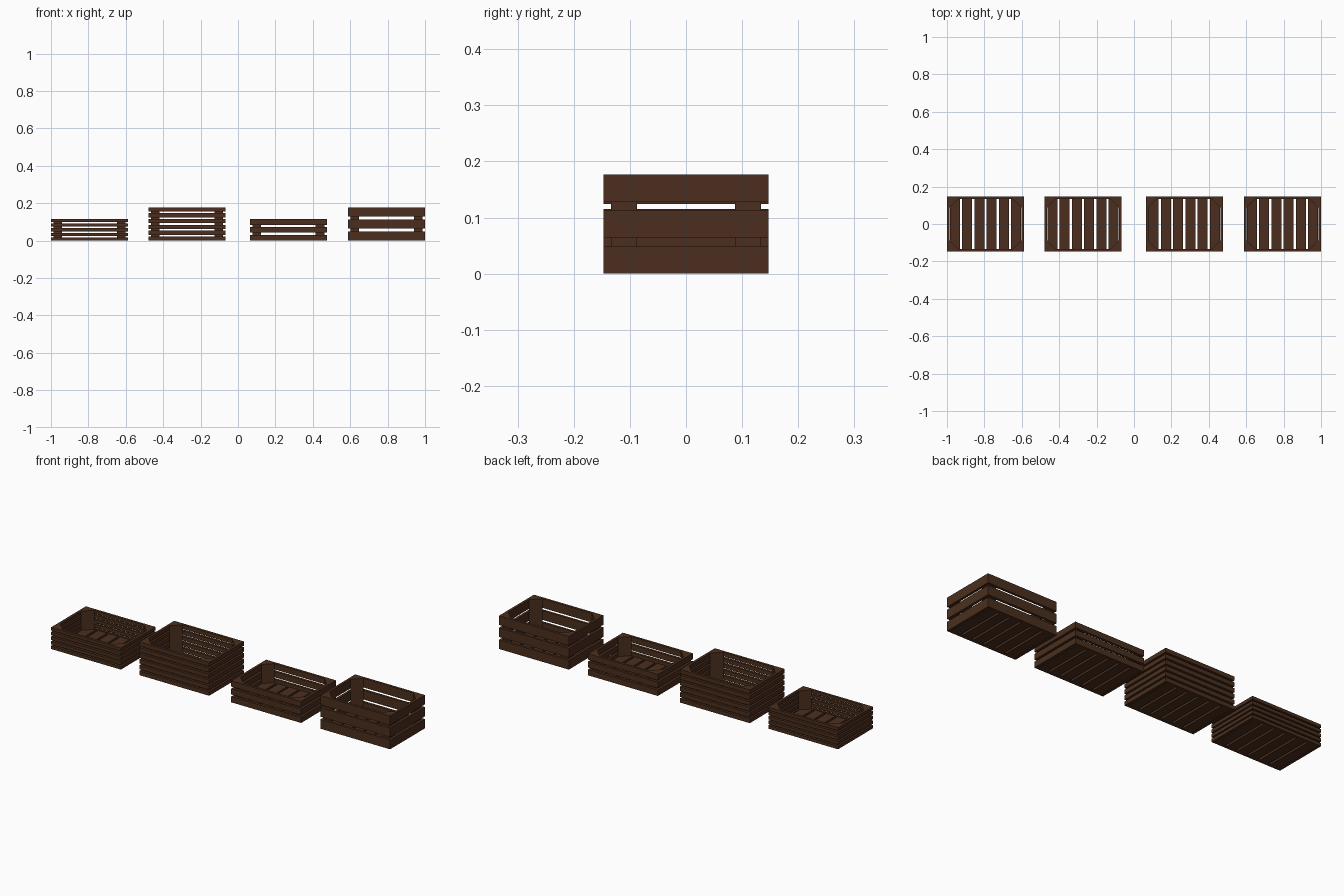
import bpy

if "Cube" in bpy.data.objects:
    bpy.data.objects.remove(bpy.data.objects["Cube"])

W, D, T = 0.412, 0.294, 0.0135      # crate width, depth and board thickness
POST = 0.046                        # leg of the triangular corner post
FLOOR_PITCH, FLOOR_W = 0.0655, 0.0535

wood = bpy.data.materials.new("dark_wood")
wood.diffuse_color = (0.07, 0.028, 0.013, 1)
wood.use_nodes = True
wood.node_tree.nodes["Principled BSDF"].inputs["Base Color"].default_value = wood.diffuse_color


def prism(name, outline, z0, z1, cx):
    """Extrude a counter-clockwise plan outline from z0 to z1."""
    n = len(outline)
    verts = [(x + cx, y, z) for z in (z0, z1) for x, y in outline]
    faces = [tuple(reversed(range(n))), tuple(range(n, 2 * n))]
    faces += [(i, (i + 1) % n, n + (i + 1) % n, n + i) for i in range(n)]
    mesh = bpy.data.meshes.new(name)
    mesh.from_pydata(verts, [], faces)
    mesh.materials.append(wood)
    obj = bpy.data.objects.new(name, mesh)
    bpy.context.collection.objects.link(obj)


def crate(label, cx, height, rows, gap):
    x, y = W / 2, D / 2
    xi, yi = x - T, y - T
    # mitred wall slats
    slat_h = (height - gap * (rows - 1)) / rows
    for r in range(rows):
        z = r * (slat_h + gap)
        walls = {
            "front": [(-x, -y), (x, -y), (xi, -yi), (-xi, -yi)],
            "right": [(x, -y), (x, y), (xi, yi), (xi, -yi)],
            "back": [(x, y), (-x, y), (-xi, yi), (xi, yi)],
            "left": [(-x, y), (-x, -y), (-xi, -yi), (-xi, yi)],
        }
        for side, outline in walls.items():
            prism(f"{label}_{side}_slat", outline, z, z + slat_h, cx)
    # floor slats
    for i in range(6):
        c, h = (i - 2.5) * FLOOR_PITCH, FLOOR_W / 2
        prism(f"{label}_floor_slat",
              [(c - h, -yi), (c + h, -yi), (c + h, yi), (c - h, yi)], 0, T, cx)
    # triangular corner posts
    for sx in (-1, 1):
        for sy in (-1, 1):
            tri = [(sx * xi, sy * yi), (sx * (xi - POST), sy * yi),
                   (sx * xi, sy * (yi - POST))]
            if sx * sy < 0:
                tri.reverse()
            prism(f"{label}_corner_post", tri, T, height, cx)


crate("low_crate_narrow_slats", -0.794, 0.115, 5, 0.008)
crate("tall_crate_narrow_slats", -0.273, 0.177, 6, 0.009)
crate("low_crate_wide_slats", 0.269, 0.115, 3, 0.011)
crate("tall_crate_wide_slats", 0.794, 0.177, 3, 0.015)
